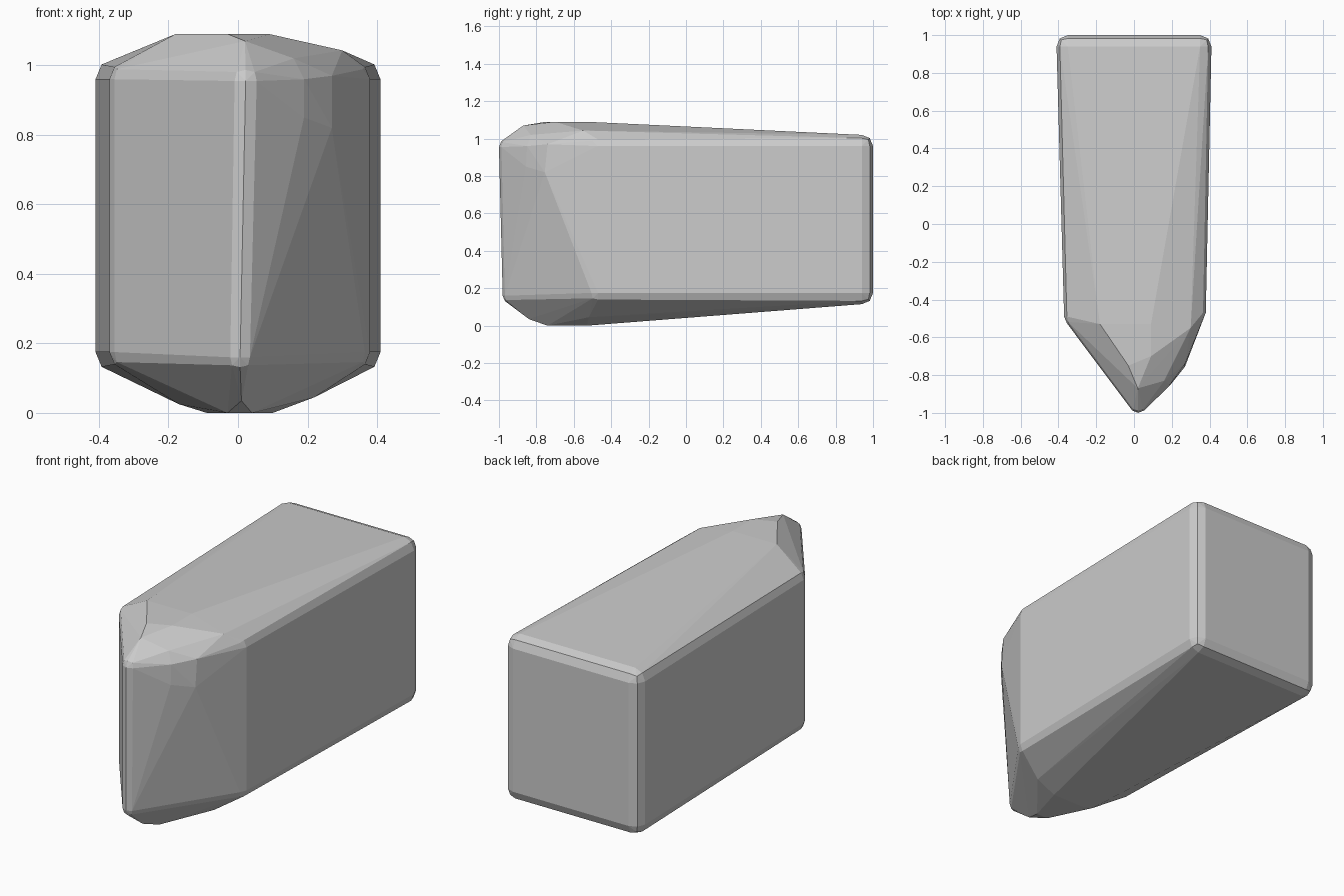
import bpy, bmesh
from mathutils import Vector
from itertools import product

if "Cube" in bpy.data.objects:
    bpy.data.objects.remove(bpy.data.objects["Cube"])

bm = bmesh.new()


def rounded_corner(x, y, z, r):
    """Add a small faceted ball; the hull turns it into a bevelled corner."""
    for d in product((-1, 0, 1), repeat=3):
        if any(d):
            bm.verts.new(Vector((x, y, z)) + Vector(d).normalized() * r)


# square back end
for x, z in product((-0.35, 0.35), (0.175, 0.96)):
    rounded_corner(x, 0.94, z, 0.06)

# shoulders where the sides turn in towards the nose
for z in (0.175, 0.96):
    rounded_corner(-0.32, -0.49, z, 0.05)
    rounded_corner(0.33, -0.47, z, 0.05)

# upright nose edge
rounded_corner(0.022, -0.955, 0.955, 0.045)
rounded_corner(0.006, -0.94, 0.16, 0.04)

# bulge on the upper right of the nose
for p in [(0.19, -0.855, 0.85), (0.19, -0.85, 0.96), (0.27, -0.755, 0.82),
          (0.27, -0.74, 0.97), (0.16, -0.83, 1.02)]:
    bm.verts.new(p)

# crown of the top
for p in [(-0.18, -0.53, 1.09), (-0.03, -0.75, 1.09), (0.09, -0.70, 1.09),
          (0.09, -0.53, 1.09), (0.02, -0.87, 1.07), (0.30, -0.55, 1.043)]:
    bm.verts.new(p)

# keel of the underside
for p in [(-0.09, -0.53, 0), (0.10, -0.53, 0), (-0.03, -0.74, 0),
          (0.04, -0.74, 0), (0.01, -0.84, 0.035), (0.22, -0.52, 0.045),
          (-0.17, -0.54, 0.025)]:
    bm.verts.new(p)

# wrap everything in one faceted skin
hull = bmesh.ops.convex_hull(bm, input=bm.verts[:])
junk = {g for k in ("geom_interior", "geom_unused") for g in hull[k]
        if isinstance(g, bmesh.types.BMVert)}
bmesh.ops.delete(bm, geom=list(junk), context='VERTS')
bmesh.ops.recalc_face_normals(bm, faces=bm.faces[:])

mesh = bpy.data.meshes.new("faceted_block")
bm.to_mesh(mesh)
bm.free()
block = bpy.data.objects.new("faceted_block", mesh)
bpy.context.collection.objects.link(block)
